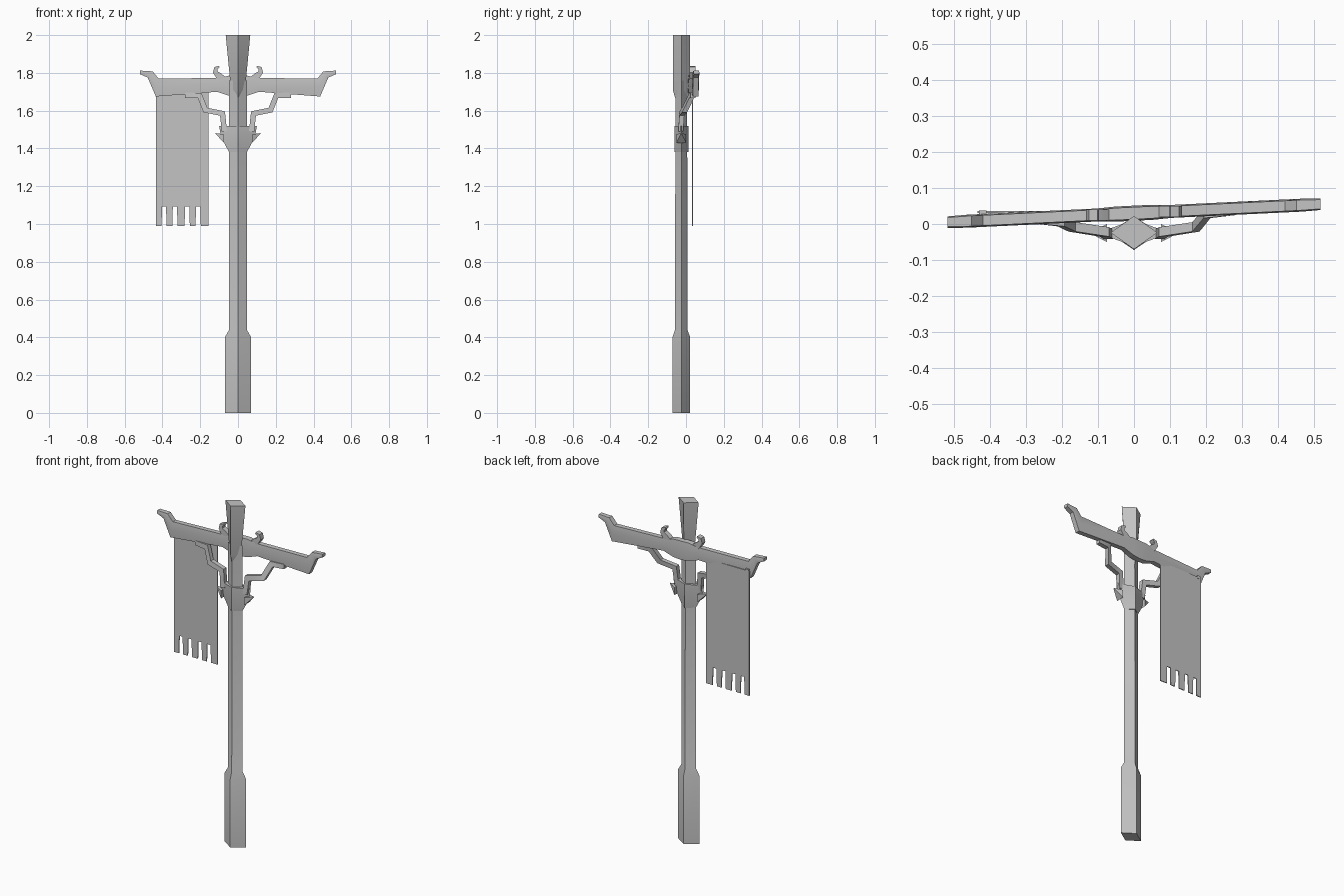
import bpy, bmesh, math
from mathutils import Vector

cube = bpy.data.objects.get("Cube")
if cube:
    bpy.data.objects.remove(cube, do_unlink=True)

grey = bpy.data.materials.new("plain grey")
grey.use_nodes = True
COL = (0.55, 0.55, 0.55, 1)
grey.diffuse_color = COL
grey.node_tree.nodes["Principled BSDF"].inputs["Base Color"].default_value = COL


def finish(name, bm, angle=35):
    bmesh.ops.recalc_face_normals(bm, faces=bm.faces)
    me = bpy.data.meshes.new(name)
    bm.to_mesh(me)
    bm.free()
    me.materials.append(grey)
    ob = bpy.data.objects.new(name, me)
    bpy.context.collection.objects.link(ob)
    bpy.ops.object.select_all(action='DESELECT')
    ob.select_set(True)
    bpy.context.view_layer.objects.active = ob
    bpy.ops.object.shade_smooth_by_angle(angle=math.radians(angle))
    return ob


def loft(name, rings, angle=35):
    """Skin a list of equal-length point rings and cap both ends."""
    bm = bmesh.new()
    vs = [[bm.verts.new(p) for p in r] for r in rings]
    n = len(rings[0])
    for a, b in zip(vs, vs[1:]):
        for i in range(n):
            j = (i + 1) % n
            bm.faces.new((a[i], a[j], b[j], b[i]))
    bm.faces.new(vs[0])
    bm.faces.new(vs[-1])
    return finish(name, bm, angle)


def diamond(name, profile):
    """Upright diamond column from (z, half width, front y, back y)."""
    return loft(name, [[(-w, (f + b) / 2, z), (0, f, z), (w, (f + b) / 2, z), (0, b, z)]
                       for z, w, f, b in profile])


def sweep(name, path, depth):
    """Four-sided bar along (x, y, z, half thickness), mitred in the xz plane."""
    pts = [Vector((p[0], p[2])) for p in path]
    rings = []
    for i, (x, y, z, t) in enumerate(path):
        d0 = (pts[i] - pts[max(i - 1, 0)]).normalized() if i else None
        d1 = (pts[i + 1] - pts[i]).normalized() if i < len(path) - 1 else d0
        d0 = d0 or d1
        m = (d0 + d1).normalized()
        n = Vector((-m.y, m.x)) * t / max(m.dot(d0), 0.6)
        rings.append([(x + n.x, y - depth, z + n.y), (x + n.x, y + depth, z + n.y),
                      (x - n.x, y + depth, z - n.y), (x - n.x, y - depth, z - n.y)])
    return loft(name, rings)


def beam_y(x):
    return 0.03 + 0.048 * x


# Post with its thick foot, and the flared head
diamond("post", [(0, .07, -.072, .022), (.40, .07, -.072, .022), (.44, .047, -.058, .008),
                 (1.76, .047, -.056, .006)])
diamond("post_head", [(1.66, .02, -.055, .006), (1.71, .037, -.07, .02), (2.0, .065, -.07, .022)])

# Collar cup around the post
diamond("collar", [(1.38, .047, -.062, .012), (1.46, .09, -.062, .012), (1.52, .10, -.062, .012)])

# Slightly skewed crossbeam with upturned ends: (bottom x, z, top x, z, half depth)
half = [(0, 1.675, 0, 1.785, .021), (.05, 1.68, .05, 1.785, .021), (.11, 1.70, .10, 1.773, .018),
        (.435, 1.675, .42, 1.77, .018), (.478, 1.775, .452, 1.808, .018), (.518, 1.793, .518, 1.812, .016)]
sections = [(-a, b, -c, d, e) for a, b, c, d, e in half[:0:-1]] + half
rings = []
for bx, bz, tx, tz, d in sections:
    ring = []
    for k, off in ((0, -.8), (.5, -1), (1, -.8), (1, .8), (.5, 1), (0, .8)):
        x = bx + (tx - bx) * k
        ring.append((x, beam_y(x) + off * d, bz + (tz - bz) * k))
    rings.append(ring)
loft("crossbeam", rings, 40)

for s, side in ((1, "left"), (-1, "right")):
    # Stepped brace from the collar up to the beam
    end = beam_y(s * .24)
    sweep(side + "_brace", [(s * .072, -.028, 1.49, .014), (s * .082, -.022, 1.585, .014),
                            (s * .172, -.008, 1.603, .014), (s * .203, end - .012, 1.68, .014),
                            (s * .28, end - .004, 1.682, .014)], .013)
    # Curled claw on top of the beam
    y = beam_y(s * .1)
    sweep(side + "_claw", [(s * .065, y, 1.768, .007), (s * .10, y, 1.782, .018),
                           (s * .121, y, 1.805, .011), (s * .117, y, 1.825, .009),
                           (s * .099, y, 1.834, .004)], .015)
    # Pointed barb on the collar side
    loft(side + "_collar_barb", [[(s * .075, -.05, 1.475), (s * .075, 0, 1.475),
                                  (s * .075, 0, 1.43), (s * .075, -.05, 1.43)],
                                 [(s * .118, -.028, 1.481), (s * .118, -.022, 1.481),
                                  (s * .118, -.022, 1.477), (s * .118, -.028, 1.477)]])

# Banner cloth with a slotted lower hem
outline = [(-.435, 1.72), (-.435, .99)]
for a, b in ((-.405, -.378), (-.348, -.320), (-.283, -.255), (-.225, -.197)):
    outline += [(a, .99), (a + .003, 1.093), (b - .003, 1.093), (b, .99)]
outline += [(-.155, .99), (-.155, 1.72)]
bm = bmesh.new()
face = bm.faces.new([bm.verts.new((x, .031, z)) for x, z in outline])
ext = bmesh.ops.extrude_face_region(bm, geom=[face])
bmesh.ops.translate(bm, vec=(0, .005, 0), verts=[v for v in ext["geom"] if isinstance(v, bmesh.types.BMVert)])
finish("banner", bm)

# Peg holding the banner corner
sweep("banner_peg", [(-.43, .027, 1.72, .009), (-.41, .027, 1.72, .009)], .01)
